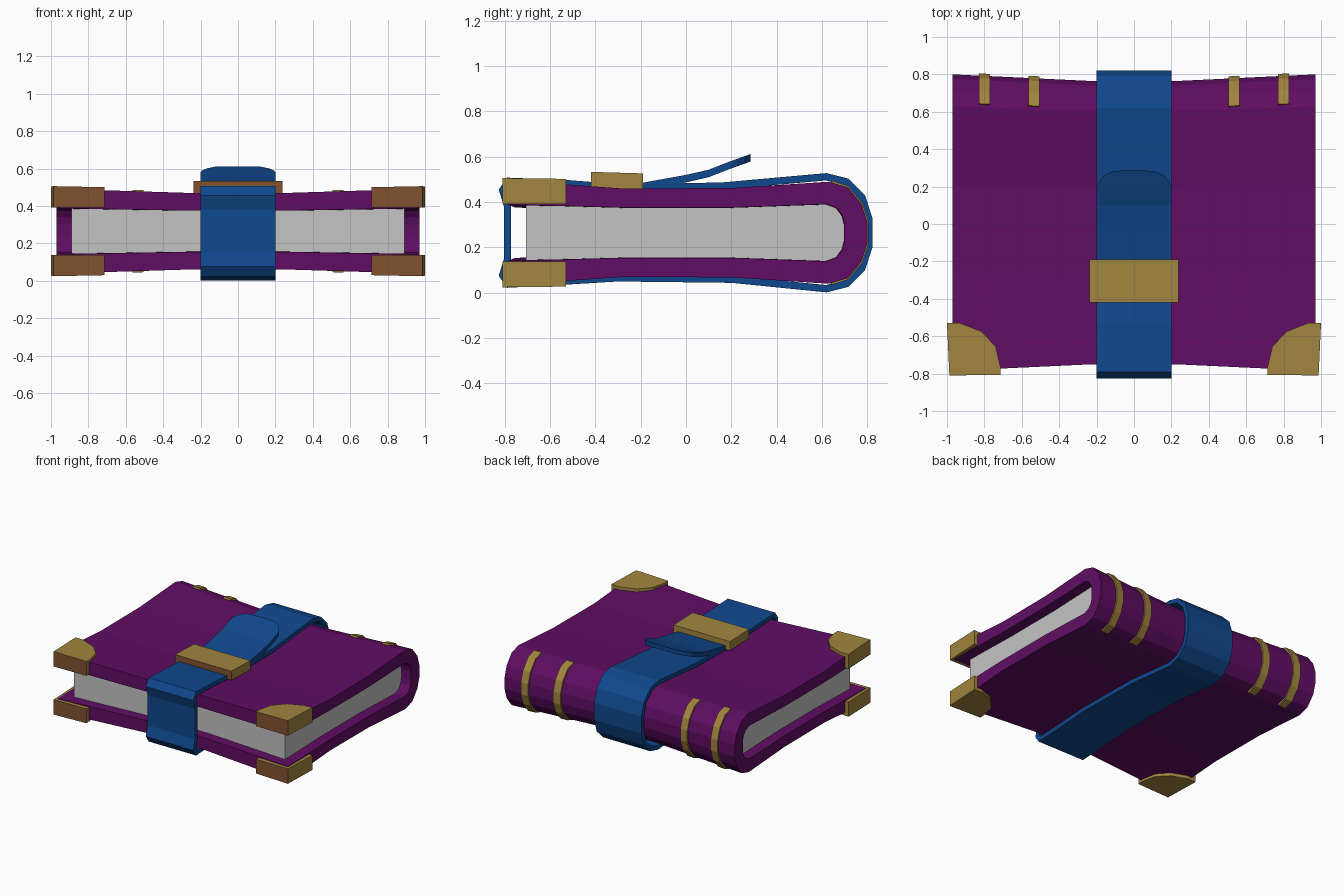
import bpy, bmesh, math
from mathutils import Vector

if "Cube" in bpy.data.objects:
    bpy.data.objects.remove(bpy.data.objects["Cube"])

MID = 0.265  # mid height of the book


def material(name, rgb):
    m = bpy.data.materials.new(name)
    m.diffuse_color = (*rgb, 1)
    m.use_nodes = True
    m.node_tree.nodes["Principled BSDF"].inputs["Base Color"].default_value = m.diffuse_color
    return m


PURPLE = material("purple leather", (0.115, 0.004, 0.125))
BLUE = material("blue strap", (0.005, 0.065, 0.27))
GOLD = material("gold", (0.36, 0.235, 0.05))
BROWN = material("bronze", (0.22, 0.085, 0.03))
PAPER = material("paper", (0.55, 0.55, 0.55))


def finish(name, bm, *mats):
    bmesh.ops.remove_doubles(bm, verts=bm.verts, dist=1e-5)
    bmesh.ops.recalc_face_normals(bm, faces=bm.faces)
    me = bpy.data.meshes.new(name)
    if len(mats) > 1:  # faces looking to the front take the second colour
        for f in bm.faces:
            f.material_index = int(f.normal.y < -0.8)
    bm.to_mesh(me)
    bm.free()
    for m in mats:
        me.materials.append(m)
    ob = bpy.data.objects.new(name, me)
    bpy.context.collection.objects.link(ob)
    return ob


def pinch(x, y, z):
    """Book is squeezed by the strap towards x = 0."""
    k = 1 - min(1, max(0, (abs(x) - 0.25) / 0.72))
    return x, y * (1 - 0.043 * k), MID + (z - MID) * (1 - 0.1 * k)


def straight(x, y, z):
    return x, y, z


def sweep(name, outer, inner, xs, mat, warp=straight):
    """Ribbon between two matching (y, z) paths, extended along x."""
    bm = bmesh.new()
    n = len(outer)
    rows = [[[bm.verts.new(warp(x, *p)) for p in path] for path in (outer, inner)] for x in xs]
    for a, b in zip(rows, rows[1:]):
        for s in (0, 1):
            for i in range(n - 1):
                bm.faces.new((a[s][i], a[s][i + 1], b[s][i + 1], b[s][i]))
        for i in (0, n - 1):
            bm.faces.new((a[0][i], a[1][i], b[1][i], b[0][i]))
    for r in (rows[0], rows[-1]):
        for i in range(n - 1):
            bm.faces.new((r[0][i], r[0][i + 1], r[1][i + 1], r[1][i]))
    return finish(name, bm, mat)


def mirrored(path):
    return path + [(y, 2 * MID - z) for y, z in reversed(path)]


def offset(path, d):
    """Shift an open (y, z) path sideways with mitred corners."""
    pts = [Vector(p) for p in path]
    out = []
    for i, p in enumerate(pts):
        dirs = []
        if i > 0:
            dirs.append((p - pts[i - 1]).normalized())
        if i < len(pts) - 1:
            dirs.append((pts[i + 1] - p).normalized())
        ns = [Vector((-t.y, t.x)) for t in dirs]
        m = sum(ns, Vector((0, 0))).normalized()
        out.append(tuple(p + m * d / max(0.5, m.dot(ns[0]))))
    return out


XS = [-0.97, -0.8, -0.6, -0.42, -0.25, 0, 0.25, 0.42, 0.6, 0.8, 0.97]
spine = [(0.63, 0.49), (0.715, 0.465), (0.775, 0.39), (0.8, 0.31)]
outer = [(-0.785, 0.492), (-0.53, 0.478), (-0.28, 0.46), (0.2, 0.462)] + spine
inner = [(-0.785, 0.388), (-0.53, 0.383), (-0.28, 0.376), (0.2, 0.376),
         (0.62, 0.391), (0.665, 0.375), (0.69, 0.34), (0.7, 0.3)]

# wrap-around cover
sweep("cover", mirrored(outer), mirrored(inner), XS, PURPLE, pinch)

# page block filling the cover
top = [(-0.71, 0.387)] + inner[1:]
sweep("pages", top, [(y, 2 * MID - z) for y, z in top],
      [x * 0.89 / 0.97 for x in XS], PAPER, pinch)

# raised bands on the spine
band = mirrored([(0.645, 0.488)] + spine[1:])
for i, x in enumerate((-0.8, -0.535, 0.535, 0.8)):
    sweep(f"spine_band_{i + 1}", offset(band, 0.012), offset(band, -0.012),
          [x - 0.03, x + 0.03], GOLD, pinch)

# strap: from the clasp round the spine, underneath and up the front to the clasp
strap = [(-0.3, 0.482), (0.15, 0.486), (0.62, 0.528), (0.715, 0.504), (0.79, 0.43),
         (0.822, 0.33), (0.822, 0.2), (0.79, 0.1), (0.715, 0.026), (0.62, 0.002),
         (0.2, 0.044), (-0.3, 0.05), (-0.53, 0.036), (-0.79, 0.022), (-0.826, 0.075),
         (-0.803, 0.15), (-0.803, 0.38), (-0.826, 0.455), (-0.79, 0.508),
         (-0.53, 0.498), (-0.35, 0.484)]
sweep("strap", strap, offset(strap, -0.032), [-0.2, 0.2], BLUE)

# loose strap tail with a rounded tip
TAIL = [(-0.3, 0.488), (-0.2, 0.484), (0.0, 0.52), (0.1, 0.543), (0.19, 0.578), (0.285, 0.612)]


def tail_z(y):
    for (y0, z0), (y1, z1) in zip(TAIL, TAIL[1:]):
        if y <= y1 + 1e-6:
            return z0 + (z1 - z0) * (y - y0) / (y1 - y0)
    return TAIL[-1][1]


bm = bmesh.new()
tip = [(0.2, 0.2), (0.19, 0.225), (0.165, 0.255), (0.125, 0.278), (0.07, 0.285)]
half = [(0.2, y) for y, _ in TAIL[:5]] + tip
rows = [[bm.verts.new((s * x, y, tail_z(y) - d)) for s, d in
         ((-1, 0), (1, 0), (1, 0.033), (-1, 0.033))] for x, y in half]
for a, b in zip(rows, rows[1:]):
    for i in range(4):
        j = (i + 1) % 4
        bm.faces.new((a[i], a[j], b[j], b[i]))
bm.faces.new(rows[0])
bm.faces.new(rows[-1])
finish("strap_tail", bm, BLUE)

# clasp plate
bm = bmesh.new()
bmesh.ops.create_cube(bm, size=1)
for v in bm.verts:
    y = -0.305 + v.co.y * 0.23
    v.co = (v.co.x * 0.475, y, 0.495 + v.co.z * 0.07 - (y + 0.305) * 0.03)
finish("clasp", bm, GOLD, BROWN)

# corner caps, four by mirroring
CAP = [(1.0, -0.53), (0.93, -0.53), (0.815, -0.575), (0.74, -0.655), (0.715, -0.76),
       (0.715, -0.806), (0.987, -0.81)]
for sx, side in ((-1, "left"), (1, "right")):
    for sz, level in ((-1, "bottom"), (1, "top")):
        bm = bmesh.new()
        rings = []
        for inside in (False, True):
            rings.append([bm.verts.new((
                sx * x, y, MID + sz * (0.126 if inside else 0.238 - (y + 0.81) * 0.012 + (x - 0.85) * 0.02)))
                for x, y in CAP])
        n = len(CAP)
        for i in range(n):
            j = (i + 1) % n
            bm.faces.new((rings[0][i], rings[0][j], rings[1][j], rings[1][i]))
        for r in rings:
            bm.faces.new(r)
        finish(f"{level}_{side}_corner", bm, GOLD, BROWN)
